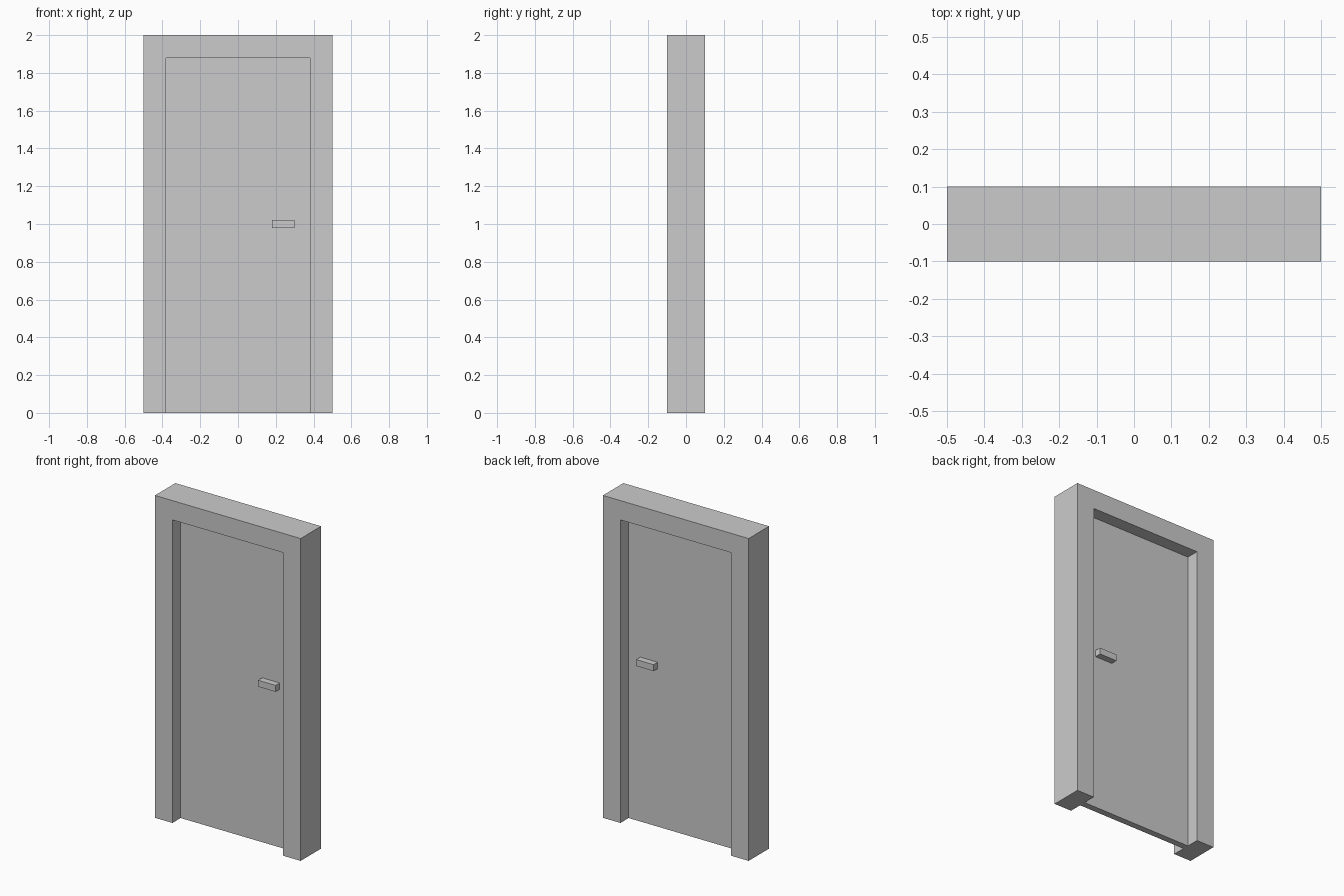
import bpy, bmesh
from mathutils import Vector

if "Cube" in bpy.data.objects:
    bpy.data.objects.remove(bpy.data.objects["Cube"])


def finish(name, bm):
    bmesh.ops.recalc_face_normals(bm, faces=bm.faces)
    mesh = bpy.data.meshes.new(name)
    bm.to_mesh(mesh)
    bm.free()
    obj = bpy.data.objects.new(name, mesh)
    bpy.context.collection.objects.link(obj)
    return obj


def box(name, lo, hi):
    bm = bmesh.new()
    lo, hi = Vector(lo), Vector(hi)
    bmesh.ops.create_cube(bm, size=1)
    bmesh.ops.scale(bm, vec=hi - lo, verts=bm.verts)
    bmesh.ops.translate(bm, vec=(lo + hi) / 2, verts=bm.verts)
    return finish(name, bm)


# Door frame: upside-down U profile extruded through the wall depth
profile = [(-0.5, 0), (-0.5, 2), (0.5, 2), (0.5, 0),
           (0.38, 0), (0.38, 1.88), (-0.38, 1.88), (-0.38, 0)]
bm = bmesh.new()
face = bm.faces.new([bm.verts.new((x, -0.1, z)) for x, z in profile])
ext = bmesh.ops.extrude_face_region(bm, geom=[face], use_keep_orig=True)
bmesh.ops.translate(bm, vec=(0, 0.2, 0),
                    verts=[g for g in ext["geom"] if isinstance(g, bmesh.types.BMVert)])
finish("door_frame", bm)

# Door leaf, centred in the frame depth
box("door_leaf", (-0.38, -0.02, 0), (0.38, 0.02, 1.88))

# Handle on the front, mirrored to the back
handle = box("door_handles", (0.18, -0.06, 0.98), (0.30, -0.02, 1.02))
mirror = handle.modifiers.new("both_sides", "MIRROR")
mirror.use_axis = (False, True, False)
